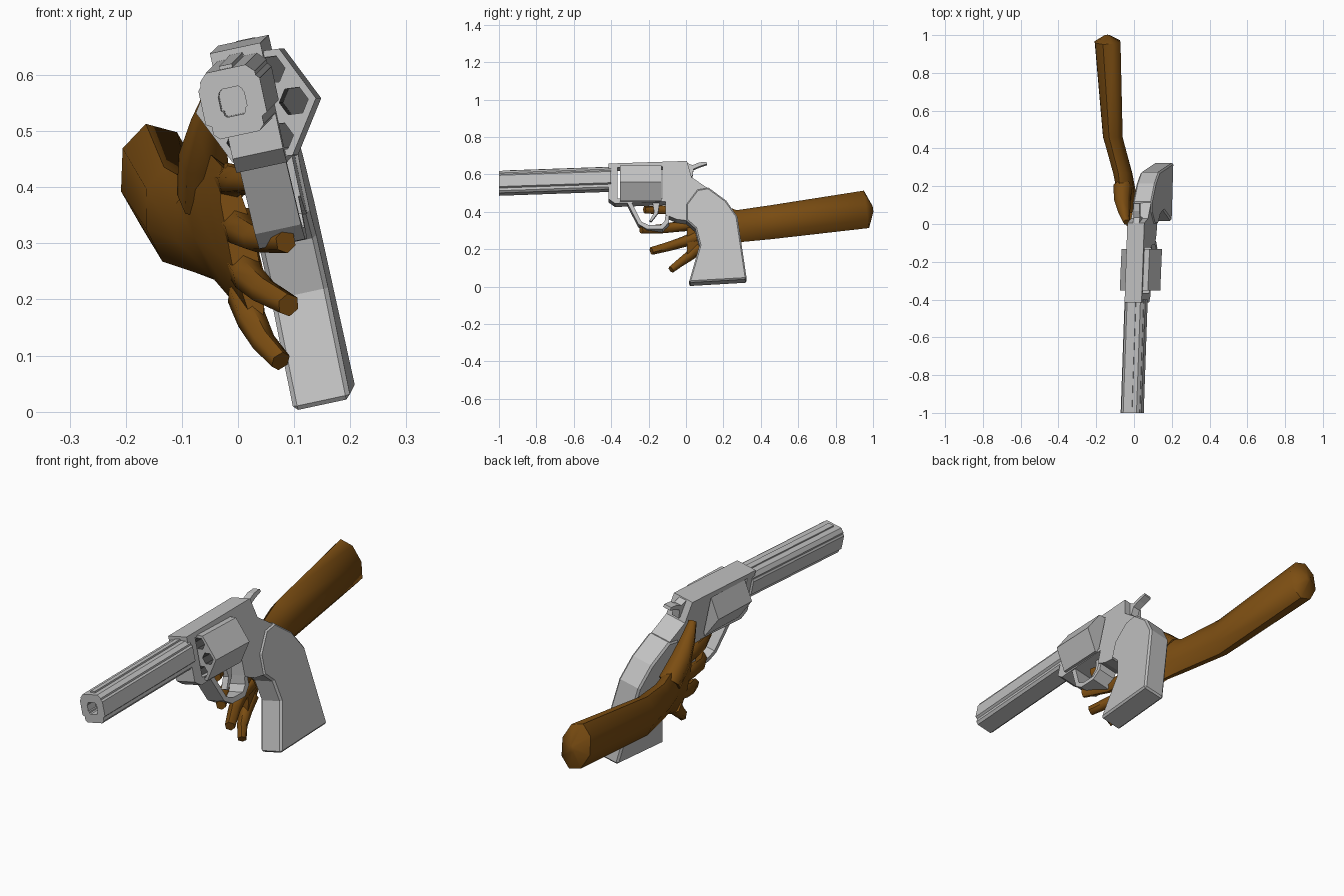
import bpy, bmesh, math
from mathutils import Vector

if "Cube" in bpy.data.objects:
    bpy.data.objects.remove(bpy.data.objects["Cube"])


def material(name, rgb):
    m = bpy.data.materials.new(name)
    m.diffuse_color = (*rgb, 1)
    m.use_nodes = True
    m.node_tree.nodes["Principled BSDF"].inputs["Base Color"].default_value = m.diffuse_color
    return m


STEEL = material("steel grey", (0.53, 0.53, 0.53))
DARK = material("chamber dark grey", (0.09, 0.09, 0.09))
SKIN = material("brown skin", (0.2, 0.075, 0.006))


def gun(u, y, z):
    """Sideways offset u plus side-view y, z -> leaning, slightly turned gun."""
    h = z - 0.59 - 0.035 * y
    return Vector((0.025 + 0.035 * y - 0.215 * h + 0.977 * u, y, z + 0.21 * u))


def loft(name, rings, mats):
    """Skin a list of equal-length rings and cap both ends."""
    bm = bmesh.new()
    rows = [[bm.verts.new(p) for p in r] for r in rings]
    n = len(rows[0])
    for a, b in zip(rows, rows[1:]):
        for i in range(n):
            j = (i + 1) % n
            bm.faces.new((a[i], a[j], b[j], b[i]))
    bm.faces.new(rows[0][::-1])
    bm.faces.new(rows[-1])
    bmesh.ops.recalc_face_normals(bm, faces=bm.faces)
    me = bpy.data.meshes.new(name)
    bm.to_mesh(me)
    bm.free()
    for m in mats:
        me.materials.append(m)
    ob = bpy.data.objects.new(name, me)
    bpy.context.collection.objects.link(ob)
    return ob


def plate(name, profile, half, u=0, mats=(STEEL,)):
    """Side-view profile thickened sideways."""
    return loft(name, [[gun(u + s * half, y, z) for y, z in profile] for s in (-1, 1)], mats)


def hexagon(cu, cz, r, y, turn=-5):
    return [gun(cu + r * math.cos(math.radians(60 * k + turn)), y,
                cz + r * math.sin(math.radians(60 * k + turn))) for k in range(6)]


def activate(ob):
    bpy.ops.object.select_all(action='DESELECT')
    ob.select_set(True)
    bpy.context.view_layer.objects.active = ob


def cut(ob, cutter):
    mod = ob.modifiers.new("cut", 'BOOLEAN')
    mod.operation = 'DIFFERENCE'
    mod.solver = 'EXACT'
    mod.object = cutter
    activate(ob)
    bpy.ops.object.modifier_apply(modifier=mod.name)
    bpy.data.objects.remove(cutter)


# Barrel with recessed muzzle
half = [(0.036, 0.058), (0.05, 0.044), (0.05, 0.037), (0.056, 0.03),
        (0.056, -0.03), (0.046, -0.036), (0.046, -0.05), (0.036, -0.06)]
section = half + [(-u, z) for u, z in reversed(half)]


def barrel_ring(y, s):
    return [gun(u * s, y, 0.588 + 0.035 * y + z * s) for u, z in section]


loft("barrel", [barrel_ring(-0.95, 0.42), barrel_ring(-1, 0.42),
                barrel_ring(-1, 1), barrel_ring(-0.40, 1)], [STEEL])
plate("sight_rib", [(-0.98, 0.605), (-0.98, 0.618), (-0.41, 0.638), (-0.41, 0.62)], 0.012)

# Frame with the cylinder window cut through
frame = plate("frame", [(-0.415, 0.648), (-0.415, 0.46), (-0.38, 0.435), (-0.11, 0.445),
                        (-0.11, 0.375), (-0.05, 0.35), (0.03, 0.34), (0.2, 0.4),
                        (0.14, 0.5), (0.03, 0.575), (0.005, 0.662)], 0.046)
cut(frame, plate("window_cutter", [(-0.365, 0.462), (-0.125, 0.462),
                                   (-0.125, 0.632), (-0.365, 0.628)], 0.2))

# Six-sided cylinder with six chambers
cylinder = loft("cylinder", [hexagon(0.012, 0.543, 0.108, y) for y in (-0.352, -0.132)],
                [STEEL, DARK])
for k in range(6):
    a = math.radians(60 * k - 5)
    cu, cz = 0.012 + 0.068 * math.cos(a), 0.543 + 0.068 * math.sin(a)
    hole = loft("chamber_cutter", [hexagon(cu, cz, 0.026, y) for y in (-0.4, -0.2)],
                [STEEL, DARK])
    for f in hole.data.polygons:
        f.material_index = 1
    cut(cylinder, hole)

# Grip
grip = plate("grip", [(0.015, 0.012), (0.325, 0.03), (0.275, 0.365), (0.215, 0.45),
                      (0.12, 0.52), (0.06, 0.51), (0.0, 0.43), (0.0, 0.345),
                      (0.05, 0.3), (0.072, 0.21)], 0.052)
bev = grip.modifiers.new("bevel", 'BEVEL')
bev.width = 0.008
bev.segments = 1
bev.limit_method = 'ANGLE'
bev.angle_limit = math.radians(50)

# Trigger guard, trigger and hammer
plate("trigger_guard", [(-0.315, 0.44), (-0.255, 0.325), (-0.21, 0.299), (-0.125, 0.299),
                        (-0.09, 0.335), (-0.09, 0.38), (-0.11, 0.38), (-0.112, 0.345),
                        (-0.135, 0.32), (-0.2, 0.32), (-0.238, 0.338), (-0.29, 0.44)], 0.042)
plate("trigger", [(-0.18, 0.45), (-0.14, 0.45), (-0.15, 0.39), (-0.185, 0.345),
                  (-0.195, 0.35), (-0.17, 0.395)], 0.014)
plate("hammer", [(-0.02, 0.6), (0.035, 0.585), (0.04, 0.625), (0.075, 0.64), (0.112, 0.652),
                 (0.108, 0.664), (0.07, 0.66), (0.035, 0.645), (0.0, 0.66)], 0.017)


def smooth(ob):
    activate(ob)
    bpy.ops.object.shade_smooth_by_angle(angle=math.radians(60))


# Forearm, wrist and palm: x, y, z, half thickness, half height, lean
arm = [(-0.142, 1.0, 0.415, 0.012, 0.015, 0), (-0.14, 0.965, 0.413, 0.072, 0.102, 0.1),
       (-0.112, 0.46, 0.345, 0.055, 0.093, 0.1), (-0.06, 0.27, 0.322, 0.052, 0.088, 0.15),
       (-0.04, 0.17, 0.335, 0.045, 0.115, 0.2), (-0.008, 0.06, 0.31, 0.034, 0.15, 0.22),
       (0.008, 0.005, 0.295, 0.026, 0.145, 0.22)]
rings = []
for x, y, z, rx, rz, lean in arm:
    ring = []
    for k in range(8):
        c, s = math.cos(k * math.pi / 4 + 0.2), math.sin(k * math.pi / 4 + 0.2)
        slant = 0.14 * rz * s if y > 0.9 else 0
        ring.append(Vector((x + rx * c - lean * rz * s, y - slant, z + rz * s)))
    rings.append(ring)
smooth(loft("forearm_and_palm", rings, [SKIN]))


def digit(name, path):
    """Tapered six-sided finger along x, y, z, radius points."""
    pts = [Vector(p[:3]) for p in path]
    rings = []
    for i, p in enumerate(pts):
        d = (pts[min(i + 1, len(pts) - 1)] - pts[max(i - 1, 0)]).normalized()
        side = d.cross(Vector((0.2, 0.3, 1))).normalized()
        up = side.cross(d)
        r = path[i][3]
        rings.append([p + r * (math.cos(k * math.pi / 3) * side + math.sin(k * math.pi / 3) * up)
                      for k in range(6)])
    smooth(loft(name, rings, [SKIN]))


# Thumb and fingers
digit("thumb", [(-0.06, 0.2, 0.38, 0.05), (-0.062, 0.125, 0.45, 0.045),
                (-0.052, 0.06, 0.515, 0.032), (-0.04, 0.01, 0.572, 0.018)])
digit("index_finger", [(-0.01, 0.06, 0.41, 0.036), (-0.01, -0.02, 0.412, 0.028),
                       (0.008, -0.12, 0.41, 0.024), (0.05, -0.222, 0.41, 0.02)])
digit("middle_finger", [(0.0, 0.06, 0.335, 0.036), (0.005, -0.03, 0.322, 0.029),
                        (0.03, -0.14, 0.308, 0.025), (0.085, -0.24, 0.303, 0.021)])
digit("ring_finger", [(0.01, 0.06, 0.265, 0.036), (0.018, -0.01, 0.24, 0.029),
                      (0.045, -0.09, 0.215, 0.025), (0.09, -0.185, 0.19, 0.021)])
digit("little_finger", [(0.012, 0.07, 0.21, 0.034), (0.024, 0.02, 0.165, 0.027),
                        (0.045, -0.035, 0.125, 0.022), (0.076, -0.08, 0.09, 0.019)])
